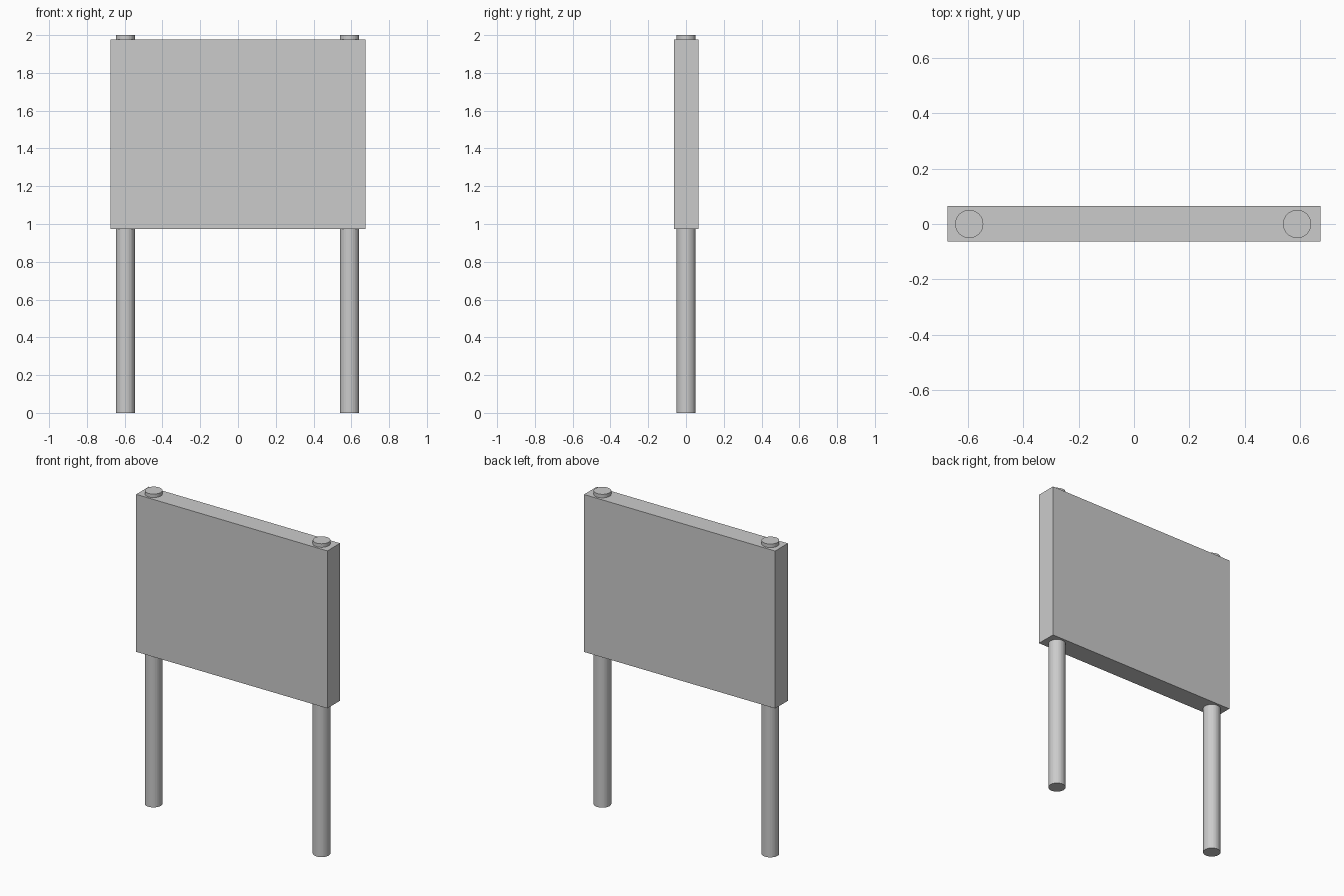
import bpy

cube = bpy.data.objects.get("Cube")
if cube:
    bpy.data.objects.remove(cube, do_unlink=True)

# Single plain grey material
GREY = (0.6, 0.6, 0.6, 1.0)
grey = bpy.data.materials.new("light_grey")
grey.use_nodes = True
grey.diffuse_color = GREY
grey.node_tree.nodes["Principled BSDF"].inputs["Base Color"].default_value = GREY


def finish(name):
    obj = bpy.context.object
    obj.name = name
    obj.data.materials.append(grey)
    return obj


# Sign board
bpy.ops.mesh.primitive_cube_add(size=1, location=(0, 0.001, 1.475))
board = finish("board")
board.scale = (1.35, 0.128, 1.005)

# Round posts running through the board
for name, x in (("right_post", -0.596), ("left_post", 0.59)):
    bpy.ops.mesh.primitive_cylinder_add(vertices=32, radius=0.051, depth=2,
                                        location=(x, 0, 1))
    finish(name)
